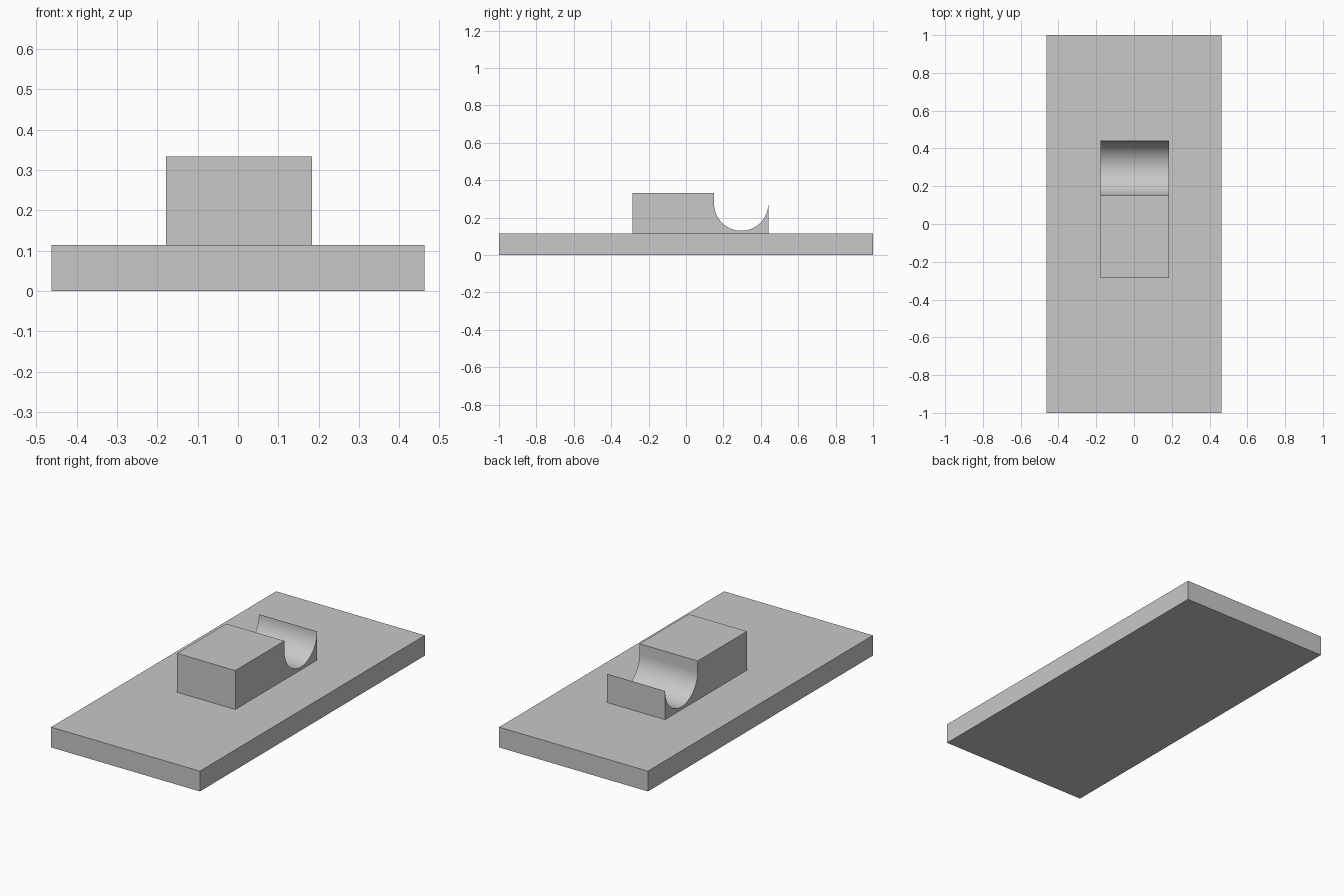
import bpy, bmesh, math
from mathutils import Vector

cube = bpy.data.objects.get("Cube")
if cube:
    bpy.data.objects.remove(cube, do_unlink=True)

grey = bpy.data.materials.new("light grey")
grey.use_nodes = True
colour = (0.58, 0.58, 0.58, 1)
grey.diffuse_color = colour
grey.node_tree.nodes["Principled BSDF"].inputs["Base Color"].default_value = colour


def extrude_profile(name, profile, x0, x1):
    """Sweep a closed (y, z) profile along x."""
    bm = bmesh.new()
    face = bm.faces.new([bm.verts.new((x0, y, z)) for y, z in profile])
    swept = bmesh.ops.extrude_face_region(bm, geom=[face])["geom"]
    verts = [g for g in swept if isinstance(g, bmesh.types.BMVert)]
    bmesh.ops.translate(bm, verts=verts, vec=Vector((x1 - x0, 0, 0)))
    bmesh.ops.recalc_face_normals(bm, faces=bm.faces)
    mesh = bpy.data.meshes.new(name)
    bm.to_mesh(mesh)
    bm.free()
    mesh.materials.append(grey)
    obj = bpy.data.objects.new(name, mesh)
    bpy.context.collection.objects.link(obj)
    bpy.ops.object.select_all(action="DESELECT")
    obj.select_set(True)
    bpy.context.view_layer.objects.active = obj
    bpy.ops.object.shade_smooth_by_angle(angle=math.radians(30))
    return obj


# Flat base plate
base_top = 0.114
extrude_profile("base_plate",
                [(-1, 0), (1, 0), (1, base_top), (-1, base_top)], -0.463, 0.463)

# Block with a rounded trough cut across its back
front, back, top = -0.287, 0.441, 0.333
radius, rim = 0.145, 0.275
centre = back - radius - 0.001
steps = 40
trough = [(centre + radius * math.cos(a), rim - radius * math.sin(a))
          for a in (math.pi * i / steps for i in range(steps + 1))]
profile = [(front, base_top), (back, base_top), (back, rim)] + trough
profile += [(centre - radius, top), (front, top)]
extrude_profile("trough_block", profile, -0.178, 0.184)
